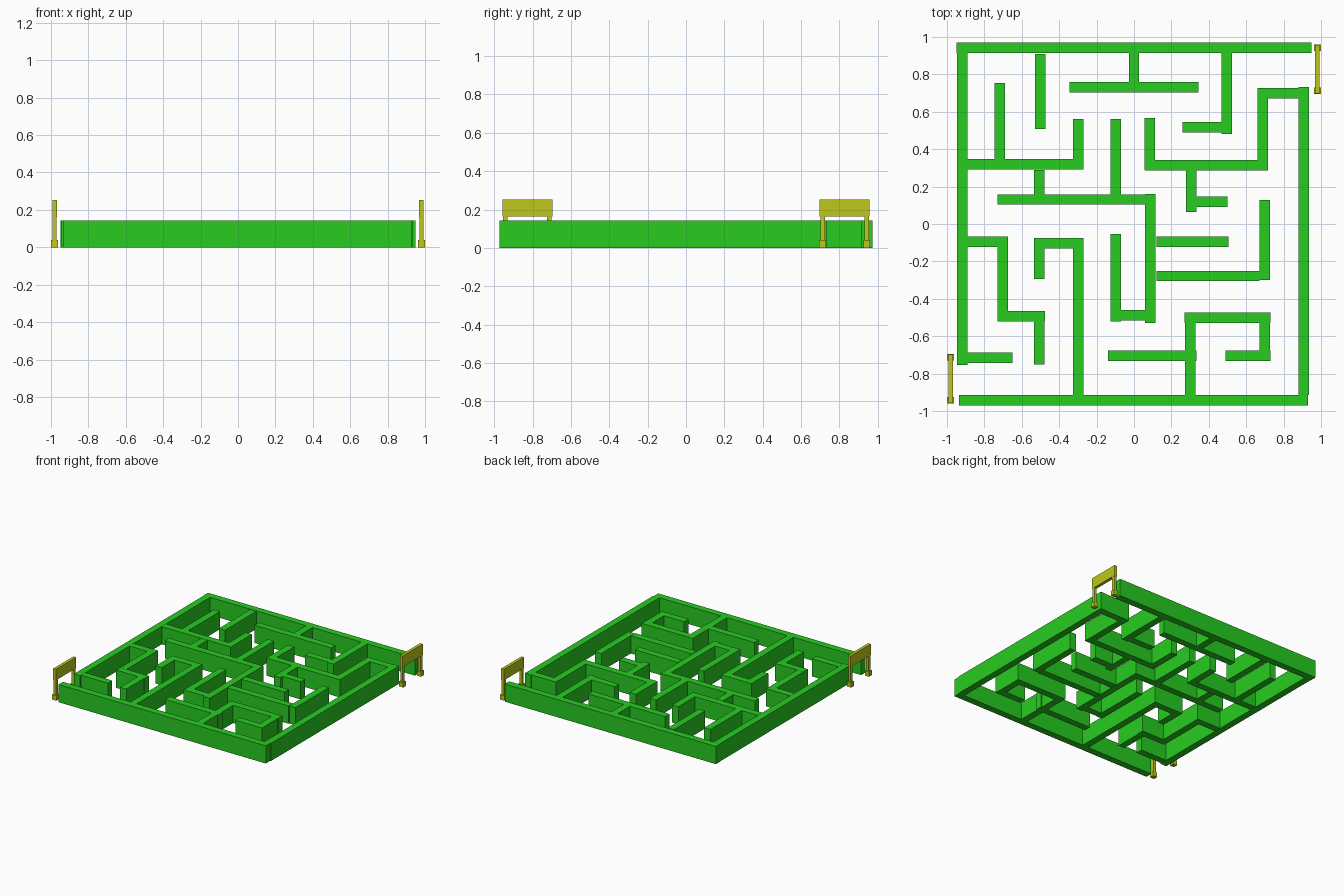
import bpy, bmesh
from mathutils import Matrix, Vector

WALL_H = 0.144
HALF_T = 0.028

# walls running along x: (y centre, x start, x end)
OUTER_X = [(0.943, -0.95, 0.95), (-0.943, -0.935, 0.93)]
INNER_X = [
    (0.70, 0.66, 0.935), (0.315, 0.06, 0.715), (0.12, 0.32, 0.50),
    (0.732, -0.345, 0.345), (0.518, 0.26, 0.48), (0.32, -0.89, -0.27),
    (0.131, -0.73, 0.115), (-0.489, -0.125, 0.07), (-0.096, 0.12, 0.505),
    (-0.278, 0.12, 0.67), (-0.094, -0.89, -0.675), (-0.494, -0.73, -0.475),
    (-0.716, -0.89, -0.65), (-0.104, -0.535, -0.27), (-0.705, -0.14, 0.335),
    (-0.502, 0.27, 0.73), (-0.705, 0.49, 0.73),
]
# walls running along y: (x centre, y start, y end)
OUTER_Y = [(-0.919, -0.755, 0.97), (0.908, -0.915, 0.732)]
INNER_Y = [
    (0.688, 0.285, 0.727), (0.083, 0.288, 0.566), (0.307, 0.065, 0.29),
    (0.0, 0.755, 0.915), (0.495, 0.481, 0.915), (-0.50, 0.508, 0.909),
    (-0.718, 0.347, 0.753), (-0.297, 0.294, 0.561), (-0.507, 0.155, 0.289),
    (-0.097, 0.155, 0.561), (0.088, -0.529, 0.16), (-0.097, -0.52, -0.053),
    (0.70, -0.30, 0.128), (-0.703, -0.465, -0.066), (-0.507, -0.75, -0.52),
    (-0.507, -0.294, -0.13), (-0.297, -0.915, -0.075), (0.30, -0.915, -0.475),
    (0.70, -0.73, -0.475),
]


def material(name, color):
    mat = bpy.data.materials.new(name)
    mat.diffuse_color = color
    return mat


def boxes(name, spans, mat):
    """One object made of boxes given as (low corner, high corner)."""
    bm = bmesh.new()
    for lo, hi in spans:
        lo, hi = Vector(lo), Vector(hi)
        m = Matrix.Translation((lo + hi) / 2) @ Matrix.Diagonal((*(hi - lo), 1))
        bmesh.ops.create_cube(bm, size=1, matrix=m)
    mesh = bpy.data.meshes.new(name)
    bm.to_mesh(mesh)
    bm.free()
    mesh.materials.append(mat)
    obj = bpy.data.objects.new(name, mesh)
    bpy.context.collection.objects.link(obj)
    return obj


def wall_spans(along_x, along_y):
    spans = [((a, y - HALF_T, 0), (b, y + HALF_T, WALL_H)) for y, a, b in along_x]
    spans += [((x - HALF_T, a, 0), (x + HALF_T, b, WALL_H)) for x, a, b in along_y]
    return spans


green = material("hedge_green", (0.02, 0.6, 0.015, 1))
yellow = material("sign_yellow", (0.51, 0.58, 0.01, 1))

# hedge walls
boxes("outer_walls", wall_spans(OUTER_X, OUTER_Y), green)
boxes("inner_walls", wall_spans(INNER_X, INNER_Y), green)

# two gates, the exit being the entry turned half round
for gate, turn in (("entry", 1), ("exit", -1)):
    post_y = (0.712, 0.942)
    parts = [
        boxes(gate + "_feet", [((0.962, y - 0.018, 0), (1.0, y + 0.018, 0.04))
                               for y in post_y], yellow),
        boxes(gate + "_posts", [((0.97, y - 0.012, 0.04), (0.992, y + 0.012, 0.165))
                                for y in post_y], yellow),
        boxes(gate + "_sign_board", [((0.968, 0.697, 0.163), (0.993, 0.957, 0.252))], yellow),
    ]
    if turn < 0:
        for obj in parts:
            obj.data.transform(Matrix.Diagonal((-1, -1, 1, 1)))
